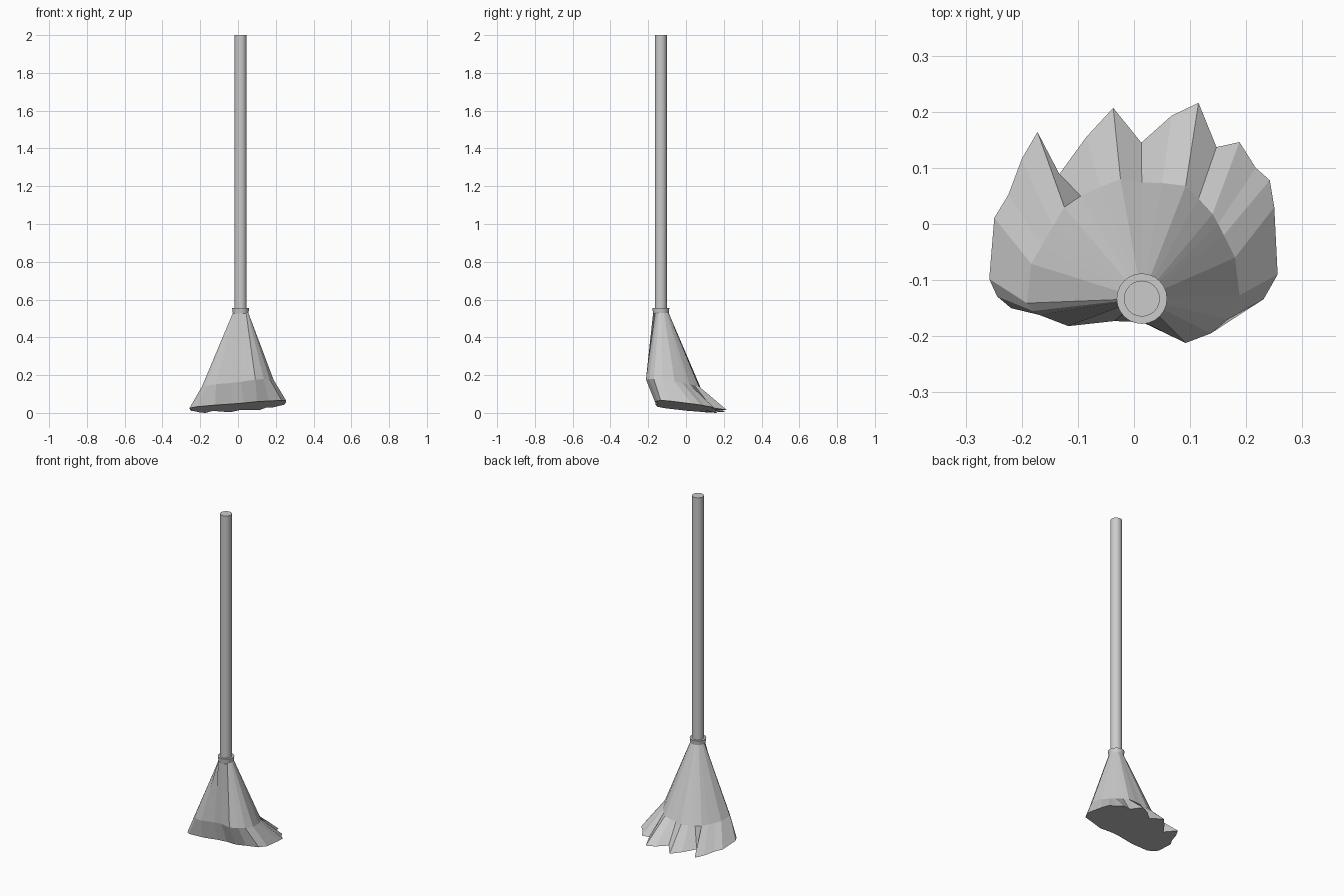
import bpy, bmesh, math

if "Cube" in bpy.data.objects:
    bpy.data.objects.remove(bpy.data.objects["Cube"])

CX, CY = 0.014, -0.133   # axis of the handle
Z_NECK = 0.53            # where the bristles meet the collar


def rod(name, r1, r2, z0, z1, sides=24):
    bpy.ops.mesh.primitive_cone_add(vertices=sides, radius1=r1, radius2=r2,
                                    depth=z1 - z0, location=(CX, CY, (z0 + z1) / 2))
    ob = bpy.context.object
    ob.name = name
    bpy.ops.object.shade_smooth_by_angle(angle=math.radians(35))
    return ob


# Handle and collar
rod("handle", 0.032, 0.032, Z_NECK, 2.0)
rod("collar", 0.041, 0.045, Z_NECK - 0.005, 0.555)

# Bristle pleats, anticlockwise from the right: bend x, y, then tip x, y
pleats = [
    (.188, -.127, .256, -.09), (.18, -.06, .25, .03), (.16, -.02, .242, .078),
    (.15, 0, .217, .10), (.14, .018, .188, .146), (.115, .045, .147, .137),
    (.092, .068, .115, .216), (.05, .073, .067, .193), (.014, .074, .013, .145),
    (-.024, .08, -.037, .207), (-.06, .066, -.085, .155), (-.095, .05, -.133, .089),
    (-.124, .03, -.172, .164), (-.145, -.005, -.2, .116), (-.165, -.04, -.224, .052),
    (-.183, -.071, -.249, .011), (-.191, -.141, -.258, -.098), (-.18, -.155, -.244, -.129),
    (-.169, -.162, -.219, -.15), (-.117, -.182, -.12, -.16), (-.035, -.173, -.03, -.15),
    (.015, -.175, .03, -.15), (.092, -.212, .10, -.165), (.137, -.195, .16, -.15),
    (.167, -.17, .231, -.134),
]

bm = bmesh.new()
neck, bend, tip = [], [], []
for mx, my, tx, ty in pleats:
    a = math.atan2(my - CY, mx - CX)
    neck.append(bm.verts.new((CX + .041 * math.cos(a), CY + .041 * math.sin(a), Z_NECK)))
    # Bend and tip rings both lie on tilted planes
    bend.append(bm.verts.new((mx, my, .14 + .1 * mx - .13 * my)))
    tip.append(bm.verts.new((tx, ty, max(0, .032 + .08 * tx - .12 * ty))))

n = len(pleats)
for upper, lower in ((neck, bend), (bend, tip)):
    for i in range(n):
        j = (i + 1) % n
        bm.faces.new((upper[i], lower[i], lower[j], upper[j]))
bm.faces.new(neck)
under = bm.faces.new(tip[::-1])
bmesh.ops.triangulate(bm, faces=[under])
bmesh.ops.recalc_face_normals(bm, faces=bm.faces)

# Flat-shaded bristle head
mesh = bpy.data.meshes.new("bristles")
bm.to_mesh(mesh)
bm.free()
bpy.context.collection.objects.link(bpy.data.objects.new("bristles", mesh))
